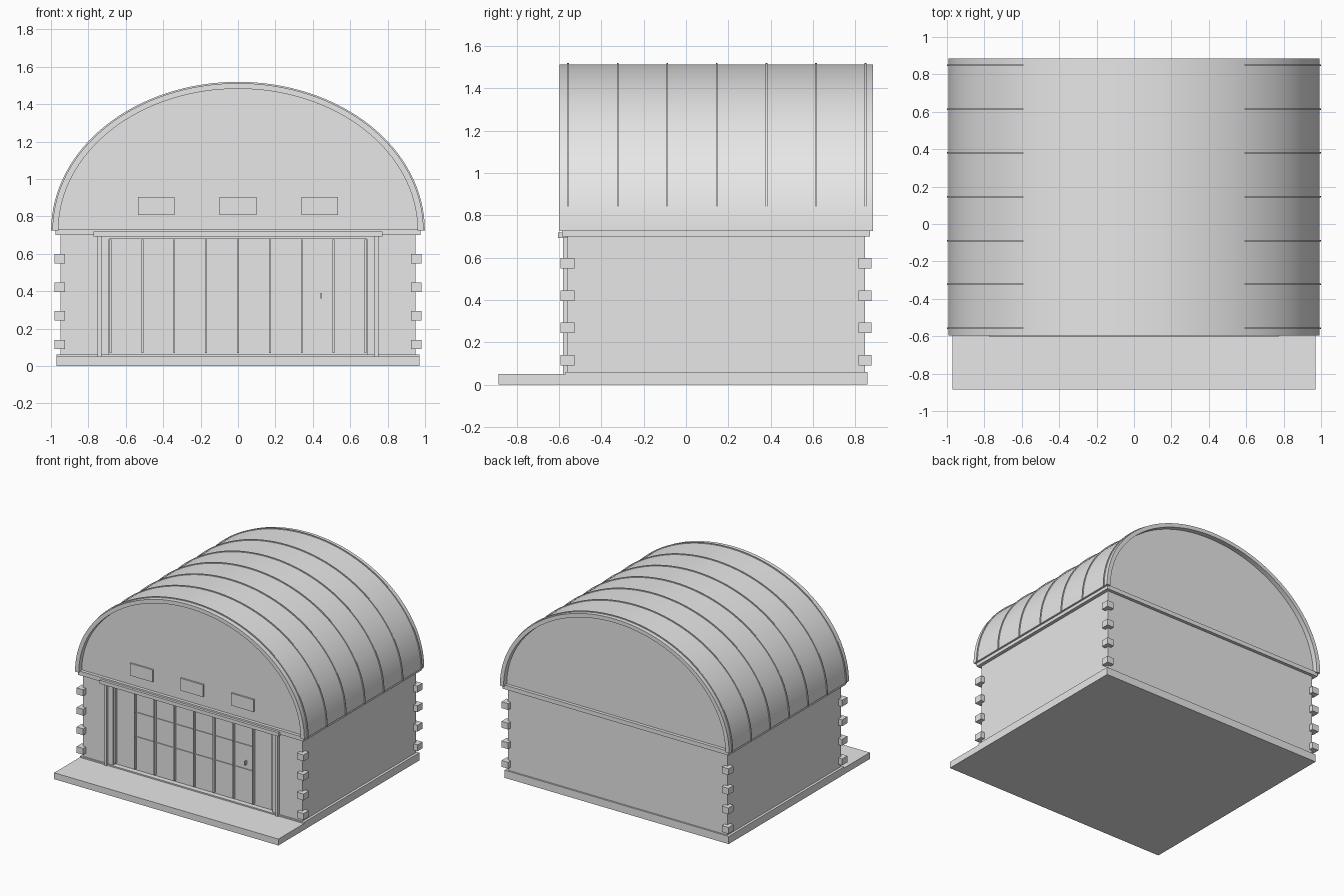
import bpy, bmesh, math

cube = bpy.data.objects.get("Cube")
if cube:
    bpy.data.objects.remove(cube, do_unlink=True)

GREY = (0.8, 0.8, 0.8, 1)
mat = bpy.data.materials.new("plain grey")
mat.use_nodes = True
mat.diffuse_color = GREY
mat.node_tree.nodes["Principled BSDF"].inputs["Base Color"].default_value = GREY

EAVE = 0.725                      # height where the vault springs
BACK, FRONT = 0.845, -0.56        # wall planes


def add_object(name, bm):
    bmesh.ops.recalc_face_normals(bm, faces=bm.faces)
    mesh = bpy.data.meshes.new(name)
    bm.to_mesh(mesh)
    bm.free()
    mesh.materials.append(mat)
    obj = bpy.data.objects.new(name, mesh)
    bpy.context.collection.objects.link(obj)
    return obj


def box(name, x, y, z):
    """Box from (min, max) ranges."""
    bm = bmesh.new()
    bmesh.ops.create_cube(bm, size=1)
    for v in bm.verts:
        v.co = [(r[0] + r[1]) / 2 + c * (r[1] - r[0]) for r, c in zip((x, y, z), v.co)]
    return add_object(name, bm)


def prism(name, outline, y0, y1):
    """Extrude an x-z outline along y."""
    bm = bmesh.new()
    face = bm.faces.new([bm.verts.new((x, y0, z)) for x, z in outline])
    new = bmesh.ops.extrude_face_region(bm, geom=[face])["geom"]
    bmesh.ops.translate(bm, vec=(0, y1 - y0, 0),
                        verts=[g for g in new if isinstance(g, bmesh.types.BMVert)])
    return add_object(name, bm)


def arch(rx, rz, steps=64):
    return [(rx * math.cos(math.pi * i / steps), EAVE + rz * math.sin(math.pi * i / steps))
            for i in range(steps + 1)]


def smooth(obj):
    bpy.ops.object.select_all(action='DESELECT')
    obj.select_set(True)
    bpy.context.view_layer.objects.active = obj
    bpy.ops.object.shade_smooth_by_angle(angle=math.radians(30))


def vault(name, outer, inner, y0, y1):
    """Hollow half-ellipse shell."""
    smooth(prism(name, arch(*outer) + arch(*inner)[::-1], y0, y1))


# Ground slab and plinth
box("apron", (-0.97, 0.97), (-0.886, -0.517), (0, 0.05))
box("plinth", (-0.97, 0.97), (-0.57, 0.858), (0, 0.06))

# Walls, with a doorway left open in front
prism("front_wall", [(-0.95, 0.05), (-0.69, 0.05), (-0.69, 0.68), (0.69, 0.68),
                     (0.69, 0.05), (0.95, 0.05), (0.95, 0.71), (-0.95, 0.71)], FRONT, -0.51)
box("main_walls", (-0.95, 0.95), (-0.51, BACK), (0.05, 0.71))
box("cornice", (-0.977, 0.977), (-0.585, 0.87), (0.70, 0.733))

# Corner blocks
for side in (-1, 1):
    for end, y in (("front", (-0.592, -0.527)), ("back", (0.815, 0.877))):
        for row in range(4):
            z = 0.09 + row * 0.153
            box("corner_block_" + end, sorted((side * 0.925, side * 0.982)), y, (z, z + 0.05))

# Sliding door: panel, upright battens, rails, handle
box("door_panel", (-0.69, 0.69), (-0.53, -0.505), (0.055, 0.68))
for i in range(9):
    x = (i - 4) * 0.1705
    box("door_batten", (x - 0.005, x + 0.005), (-0.55, -0.525), (0.07, 0.677))
for z in (0.32, 0.51):
    box("door_rail", (-0.51, 0.51), (-0.536, -0.525), (z - 0.003, z + 0.003))
box("door_handle", (0.442, 0.45), (-0.555, -0.525), (0.36, 0.39))

# Door surround
for side in (-1, 1):
    box("door_post", sorted((side * 0.731, side * 0.75)), (-0.58, -0.55), (0.05, 0.7))
box("door_lintel", (-0.773, 0.773), (-0.605, -0.55), (0.692, 0.72))

# Gables and small upper windows
prism("front_gable", arch(0.975, 0.775), FRONT, -0.53)
prism("back_gable", arch(0.975, 0.775), 0.815, BACK)
for x in (-0.437, 0, 0.437):
    box("gable_window", (x - 0.098, x + 0.098), (-0.572, -0.55), (0.807, 0.903))

# Barrel roof with raised seams
vault("roof", (0.992, 0.787), (0.96, 0.757), -0.597, 0.884)
for i in range(7):
    y = -0.557 + i * 0.2342
    vault("roof_seam", (0.999, 0.794), (0.985, 0.78), y - 0.004, y + 0.004)
